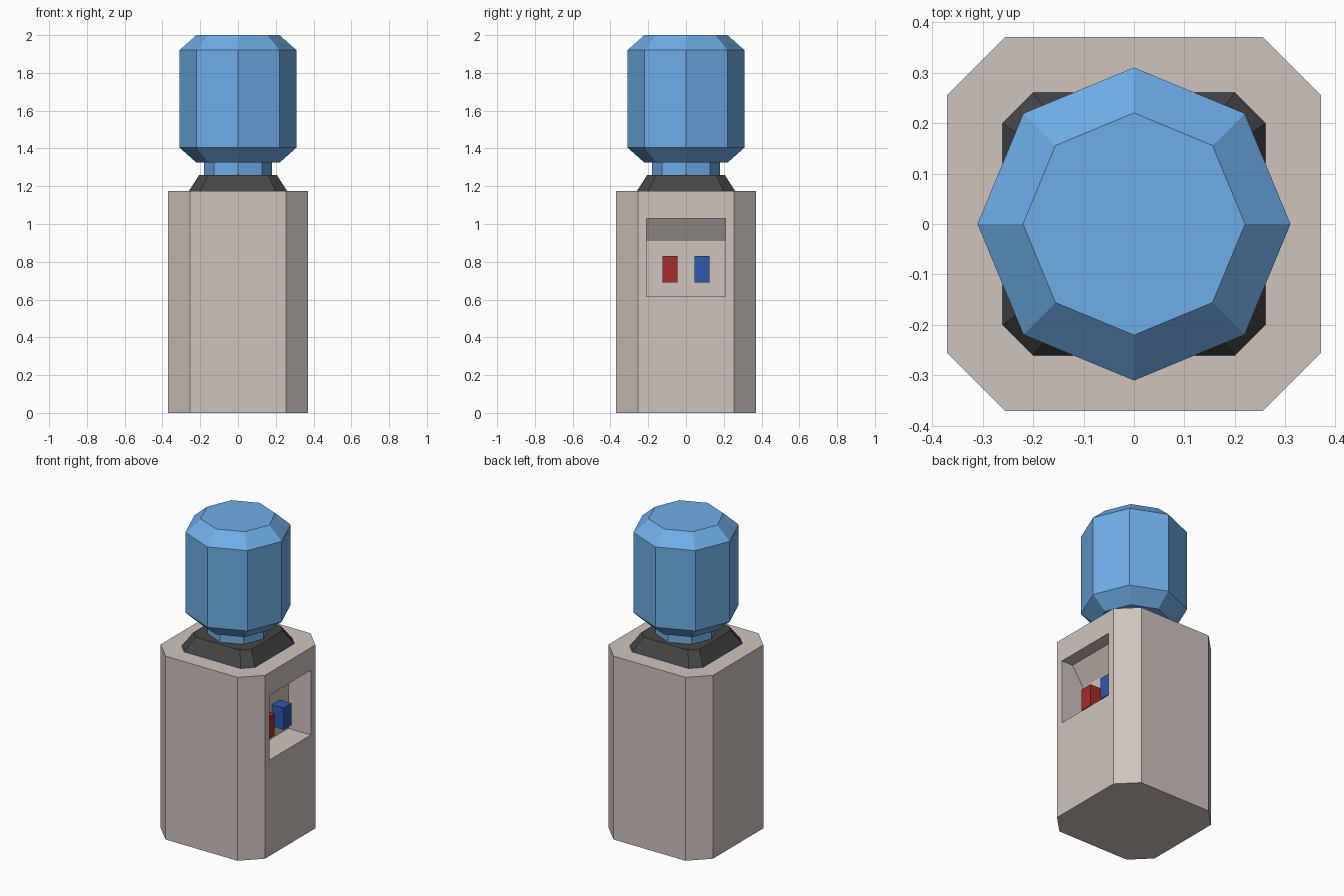
import bpy, bmesh
from math import cos, sin, tau

if "Cube" in bpy.data.objects:
    bpy.data.objects.remove(bpy.data.objects["Cube"])


def material(name, rgb):
    m = bpy.data.materials.new(name)
    m.diffuse_color = (*rgb, 1)
    m.use_nodes = True
    m.node_tree.nodes["Principled BSDF"].inputs["Base Color"].default_value = m.diffuse_color
    return m


def loft(name, rings, mat=None):
    """Skin a stack of equal-length rings and cap both ends."""
    bm = bmesh.new()
    rows = [[bm.verts.new(p) for p in ring] for ring in rings]
    n = len(rows[0])
    for a, b in zip(rows, rows[1:]):
        for i in range(n):
            j = (i + 1) % n
            bm.faces.new((a[i], a[j], b[j], b[i]))
    bm.faces.new(rows[0][::-1])
    bm.faces.new(rows[-1])
    bmesh.ops.recalc_face_normals(bm, faces=bm.faces)
    mesh = bpy.data.meshes.new(name)
    bm.to_mesh(mesh)
    bm.free()
    ob = bpy.data.objects.new(name, mesh)
    bpy.context.collection.objects.link(ob)
    if mat:
        mesh.materials.append(mat)
    return ob


def chamfered_square(h, c, z):
    return [(x, y, z) for x, y in ((h, -c), (h, c), (c, h), (-c, h),
                                   (-h, c), (-h, -c), (-c, -h), (c, -h))]


def octagon(r, z):
    return [(r * cos(tau * i / 8), r * sin(tau * i / 8), z) for i in range(8)]


def y_prism(name, profile, y0, y1, mat=None):
    return loft(name, [[(x, y, z) for x, z in profile] for y in (y0, y1)], mat)


beige = material("beige_plastic", (0.62, 0.55, 0.51))
black = material("dark_plastic", (0.06, 0.06, 0.065))
water = material("blue_bottle", (0.16, 0.42, 0.80))
red = material("hot_red", (0.38, 0.025, 0.025))
blue = material("cold_blue", (0.03, 0.10, 0.42))

# Cabinet with chamfered corners
cabinet = loft("cabinet", [chamfered_square(0.37, 0.255, z) for z in (0, 1.175)], beige)

# Dispensing recess with a sloped hood, cut into the right side
cutter = y_prism("recess_cutter", [(0.5, 0.615), (0.21, 0.615), (0.21, 0.91),
                                   (0.29, 1.03), (0.5, 1.03)], -0.21, 0.21, beige)
cut = cabinet.modifiers.new("recess", 'BOOLEAN')
cut.operation = 'DIFFERENCE'
cut.solver = 'EXACT'
cut.object = cutter
bpy.context.view_layer.objects.active = cabinet
bpy.ops.object.modifier_apply(modifier=cut.name)
bpy.data.objects.remove(cutter)

# Hot and cold taps
for name, y, mat in (("hot_tap", -0.085, red), ("cold_tap", 0.085, blue)):
    y_prism(name, [(0.205, 0.69), (0.292, 0.69), (0.292, 0.83), (0.205, 0.83)],
            y - 0.04, y + 0.04, mat)

# Tapered collar under the bottle
loft("collar", [chamfered_square(0.26, 0.20, 1.175),
                chamfered_square(0.205, 0.158, 1.26)], black)

# Eight-sided bottle with its neck
loft("bottle", [octagon(r, z) for r, z in ((0.18, 1.255), (0.18, 1.325), (0.22, 1.325),
                                           (0.31, 1.405), (0.31, 1.92), (0.22, 2.0))], water)
